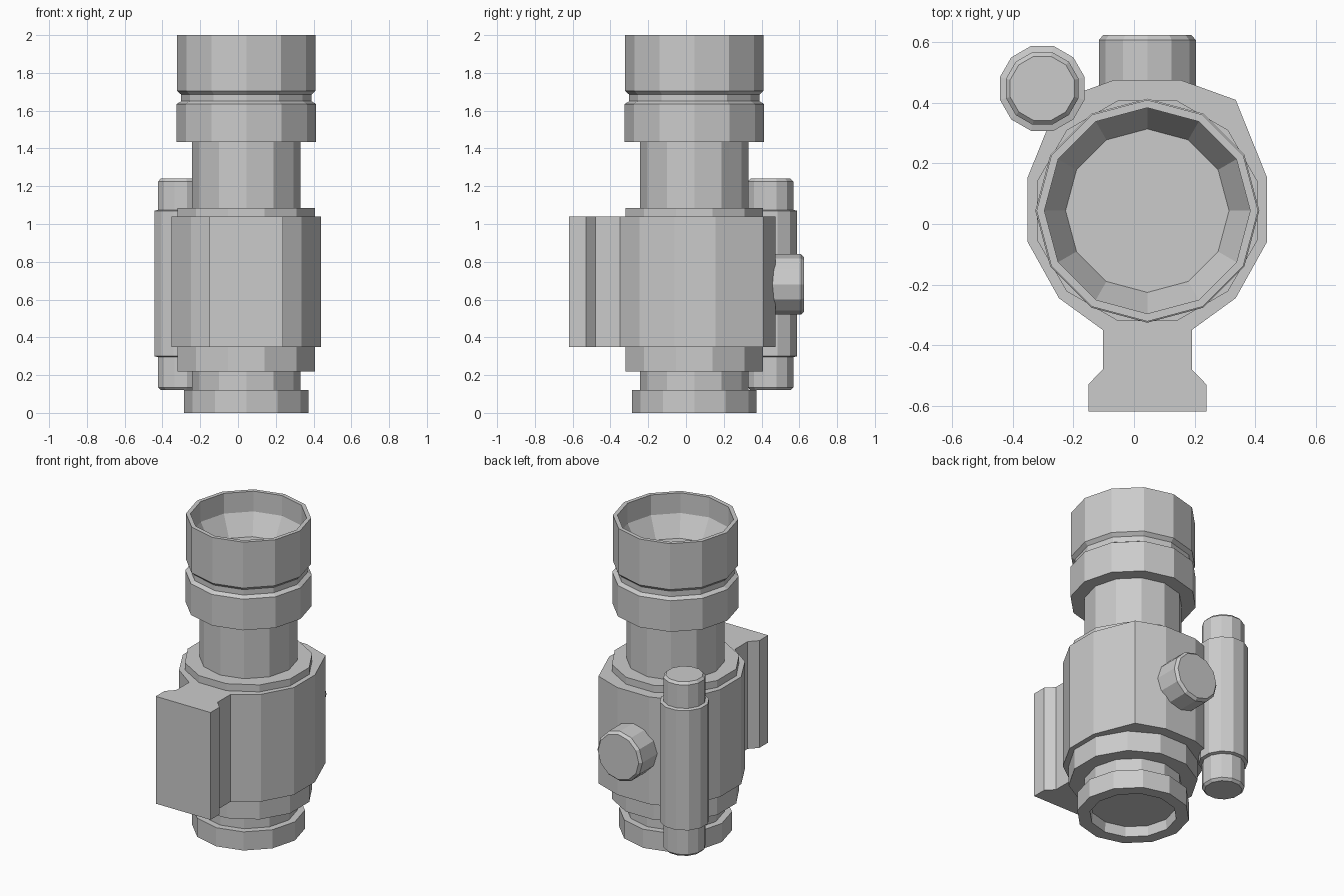
import bpy, bmesh, math
from mathutils import Matrix

if "Cube" in bpy.data.objects:
    bpy.data.objects.remove(bpy.data.objects["Cube"])

# Single flat grey finish
grey = bpy.data.materials.new("matte_grey")
grey.use_nodes = True
colour = (0.6, 0.6, 0.6, 1)
grey.diffuse_color = colour
grey.node_tree.nodes["Principled BSDF"].inputs["Base Color"].default_value = colour

AXIS = 0.044  # the optical axis sits slightly off centre in x and y
SIDES = 12


def finish(bm, name):
    bmesh.ops.recalc_face_normals(bm, faces=bm.faces)
    mesh = bpy.data.meshes.new(name)
    bm.to_mesh(mesh)
    bm.free()
    mesh.materials.append(grey)
    obj = bpy.data.objects.new(name, mesh)
    bpy.context.collection.objects.link(obj)
    return obj


def turned(name, profile, matrix, flat_side=False):
    """Closed faceted solid from (radius, height) pairs, capped at both ends."""
    bm = bmesh.new()
    offset = math.pi / SIDES if flat_side else 0
    grow = 1 / math.cos(math.pi / SIDES) if flat_side else 1
    rings = []
    for r, h in profile:
        angles = [offset + 2 * math.pi * i / SIDES for i in range(SIDES)]
        rings.append([bm.verts.new((r * grow * math.cos(a), r * grow * math.sin(a), h))
                      for a in angles])
    for low, high in zip(rings, rings[1:]):
        for i in range(SIDES):
            j = (i + 1) % SIDES
            bm.faces.new((low[i], low[j], high[j], high[i]))
    bm.faces.new(rings[0])
    bm.faces.new(rings[-1])
    bm.transform(matrix)
    return finish(bm, name)


def extruded(name, outline, z0, z1):
    bm = bmesh.new()
    face = bm.faces.new([bm.verts.new((x, y, z0)) for x, y in outline])
    result = bmesh.ops.extrude_face_region(bm, geom=[face])
    top = [v for v in result["geom"] if isinstance(v, bmesh.types.BMVert)]
    bmesh.ops.translate(bm, verts=top, vec=(0, 0, z1 - z0))
    return finish(bm, name)


centre = Matrix.Translation((AXIS, AXIS, 0))

# Optical tube: recessed eyepiece, neck, grooved focus ring, hollow hood
turned("optical_tube", [
    (0.25, 0.065), (0.255, 0), (0.33, 0), (0.33, 0.12), (0.287, 0.12),
    (0.287, 1.435), (0.37, 1.435), (0.37, 1.635), (0.345, 1.65),
    (0.345, 1.685), (0.366, 1.705), (0.366, 2), (0.34, 2),
    (0.34, 1.87), (0.27, 1.74)], centre)

# Collar showing above and below the housing
turned("collar", [(0.364, 0.22), (0.364, 1.085)], centre, True)

# Housing with a dovetail rail, mirrored about the optical axis
half = [(0.195, -0.62), (0.195, -0.53), (0.147, -0.48), (0.147, -0.35),
        (0.292, -0.245), (0.395, -0.06), (0.395, 0.155), (0.292, 0.41),
        (0.112, 0.475)]
outline = [(AXIS + x, y) for x, y in half]
outline += [(AXIS - x, y) for x, y in reversed(half)]
extruded("housing_with_rail", outline, 0.35, 1.04)

# Side tube with narrower chamfered end caps
turned("side_tube", [
    (0.106, 0.12), (0.12, 0.135), (0.12, 0.295), (0.14, 0.3),
    (0.14, 1.07), (0.12, 1.075), (0.12, 1.225), (0.106, 1.24)],
    Matrix.Translation((-0.303, 0.448, 0)), True)

# Round knob on the back
turned("back_knob", [(0.16, 0.4), (0.16, 0.608), (0.145, 0.625)],
       Matrix.Translation((AXIS, 0, 0.68)) @ Matrix.Rotation(-math.pi / 2, 4, "X"))
